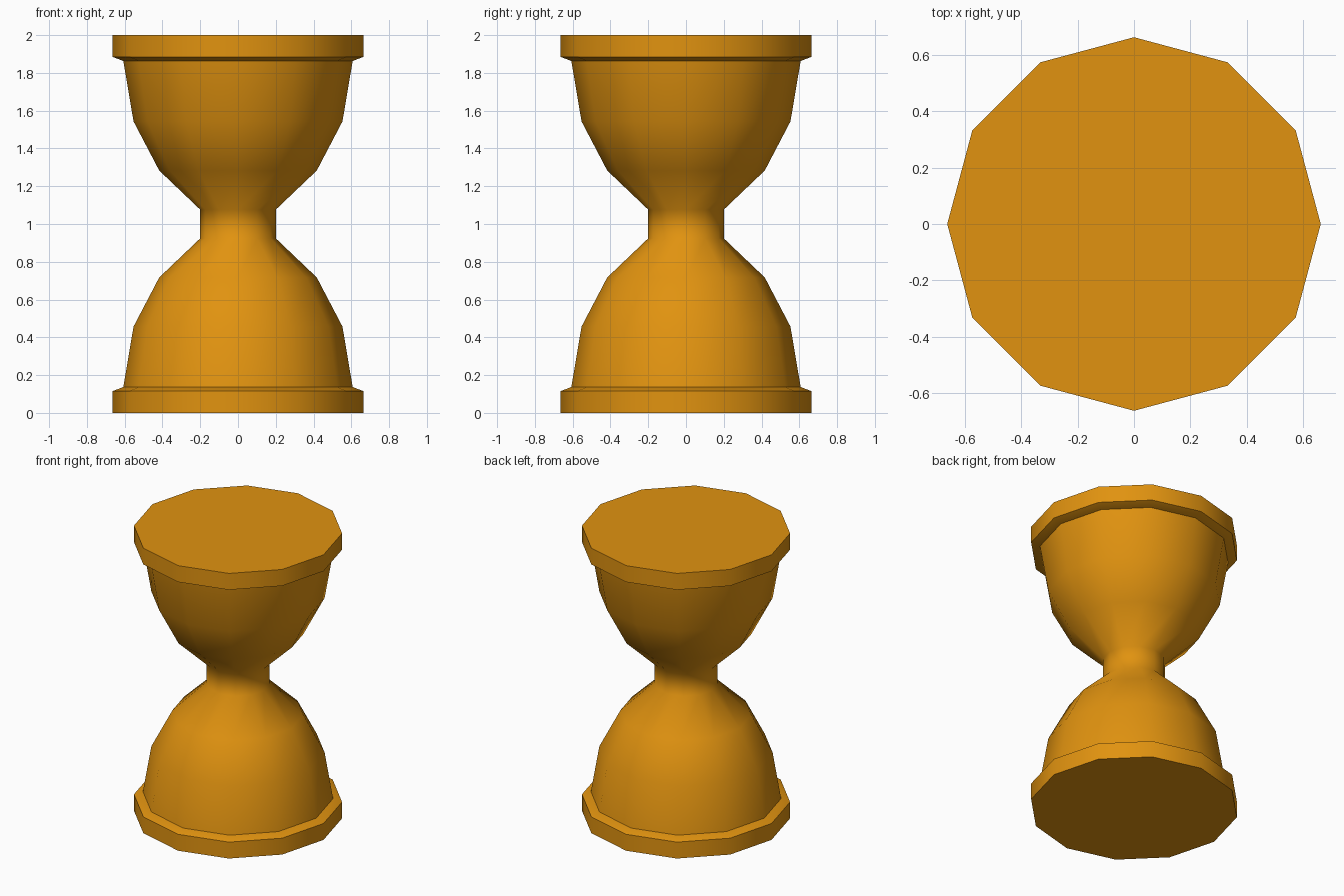
import bpy, bmesh, math

SIDES = 12

cube = bpy.data.objects.get("Cube")
if cube:
    bpy.data.objects.remove(cube, do_unlink=True)

amber = bpy.data.materials.new("amber")
amber.use_nodes = True
colour = (0.75, 0.29, 0.005, 1)
amber.diffuse_color = colour
amber.node_tree.nodes["Principled BSDF"].inputs["Base Color"].default_value = colour


def lathe(name, profile):
    """Turn a (radius, height) profile around z and close both ends."""
    bm = bmesh.new()
    rings = []
    for r, z in profile:
        angles = [2 * math.pi * i / SIDES for i in range(SIDES)]
        rings.append([bm.verts.new((r * math.cos(a), r * math.sin(a), z)) for a in angles])
    for low, high in zip(rings, rings[1:]):
        for i in range(SIDES):
            j = (i + 1) % SIDES
            bm.faces.new((low[i], low[j], high[j], high[i]))
    bm.faces.new(rings[0])
    bm.faces.new(rings[-1])
    bmesh.ops.recalc_face_normals(bm, faces=bm.faces)
    mesh = bpy.data.meshes.new(name)
    bm.to_mesh(mesh)
    bm.free()
    mesh.materials.append(amber)
    obj = bpy.data.objects.new(name, mesh)
    bpy.context.collection.objects.link(obj)
    bpy.ops.object.select_all(action="DESELECT")
    obj.select_set(True)
    bpy.context.view_layer.objects.active = obj
    bpy.ops.object.shade_smooth_by_angle(angle=math.radians(52))


def flipped(profile):
    return [(r, 2 - z) for r, z in reversed(profile)]


# End plates with a chamfered inner lip
plate = [(0.664, 0), (0.664, 0.115), (0.607, 0.137)]
lathe("base_plate", plate)
lathe("top_plate", flipped(plate))

# Two bulbs joined by a straight neck
bulb = [(0.607, 0.137), (0.553, 0.457), (0.417, 0.717), (0.2, 0.924)]
lathe("glass_bulbs", bulb + flipped(bulb))
